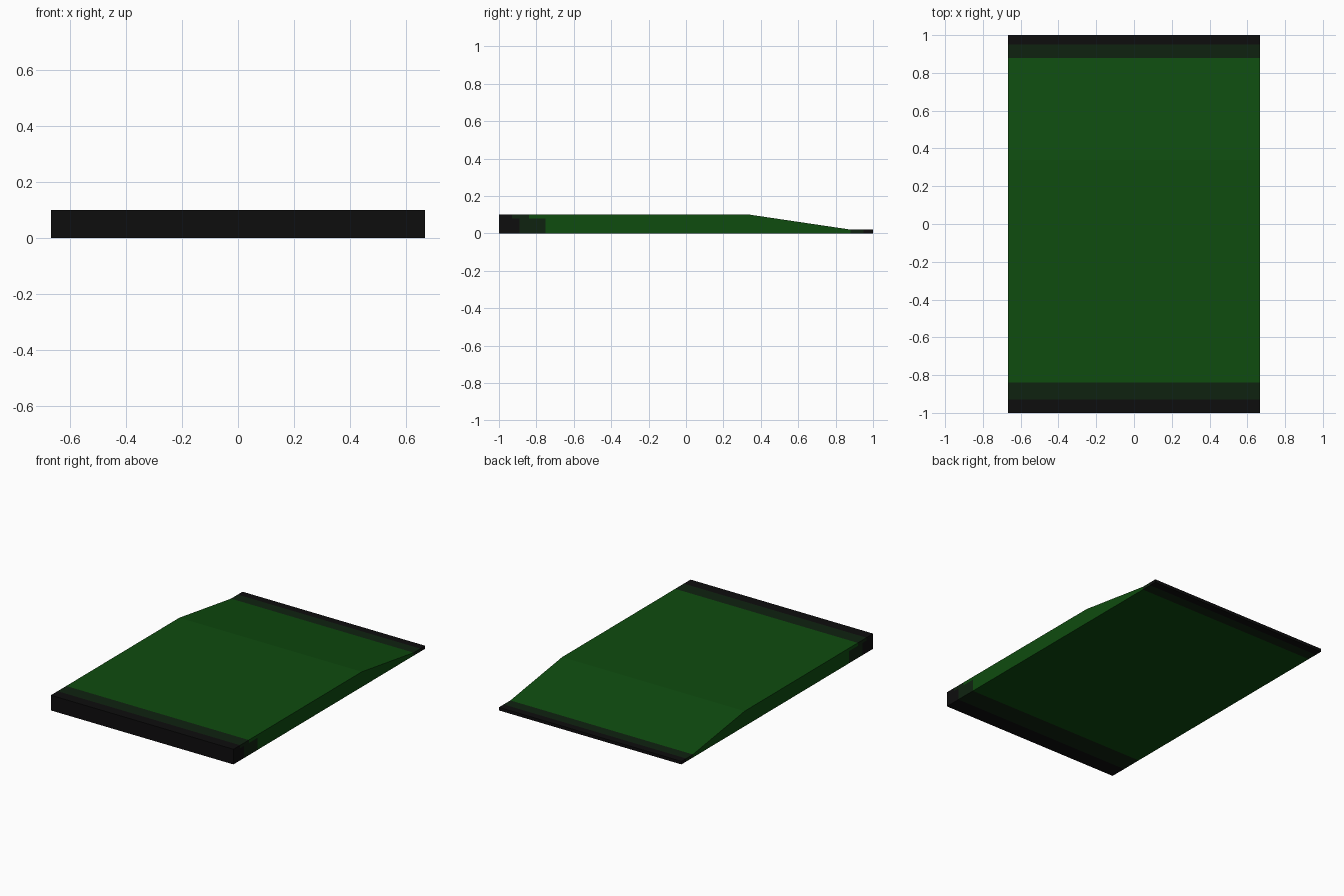
import bpy, bmesh

if "Cube" in bpy.data.objects:
    bpy.data.objects.remove(bpy.data.objects["Cube"])

HALF_WIDTH = 0.667
LEDGE = 0.08          # height where the front bands step forward


def material(name, rgb):
    m = bpy.data.materials.new(name)
    m.diffuse_color = (*rgb, 1)
    m.use_nodes = True
    m.node_tree.nodes["Principled BSDF"].inputs["Base Color"].default_value = m.diffuse_color
    return m


# Side profile (y, z): flat deck, ramp down to a thin rear lip
profile = [(-1, 0), (1, 0), (1, 0.02), (0.88, 0.02), (0.34, 0.10), (-1, 0.10)]

bm = bmesh.new()
side = bm.faces.new([bm.verts.new((-HALF_WIDTH, y, z)) for y, z in profile])
ext = bmesh.ops.extrude_face_region(bm, geom=[side])
moved = [v for v in ext["geom"] if isinstance(v, bmesh.types.BMVert)]
bmesh.ops.translate(bm, verts=moved, vec=(2 * HALF_WIDTH, 0, 0))
bmesh.ops.recalc_face_normals(bm, faces=bm.faces[:])


def cut(geom, co, no):
    bmesh.ops.bisect_plane(bm, geom=geom, plane_co=co, plane_no=no, dist=1e-5)


# Cut lines for the coloured bands at both ends
for y in (-0.93, -0.89, -0.84, -0.75, 0.88, 0.95):
    cut(bm.verts[:] + bm.edges[:] + bm.faces[:], (0, y, 0), (0, 1, 0))

# Horizontal step line, only in the front bands
faces = [f for f in bm.faces if f.calc_center_median().y < -0.76]
edges = list({e for f in faces for e in f.edges})
verts = list({v for f in faces for v in f.verts})
cut(verts + edges + faces, (0, 0, LEDGE), (0, 0, 1))

# Colour faces by position: 0 green, 1 dark green, 2 black
for f in bm.faces:
    c = f.calc_center_median()
    upper = c.z > LEDGE
    black_end, dark_end = (-0.93, -0.84) if upper else (-0.89, -0.75)
    if c.y < black_end or c.y > 0.95:
        f.material_index = 2
    elif c.y < dark_end or c.y > 0.88:
        f.material_index = 1
    else:
        f.material_index = 0

mesh = bpy.data.meshes.new("ramp_slab")
bm.to_mesh(mesh)
bm.free()
for name, rgb in (("green", (0.0045, 0.072, 0.0048)),
                  ("dark_green", (0.0048, 0.0165, 0.005)),
                  ("black", (0.0042, 0.0040, 0.0042))):
    mesh.materials.append(material(name, rgb))
bpy.context.collection.objects.link(bpy.data.objects.new("ramp_slab", mesh))
